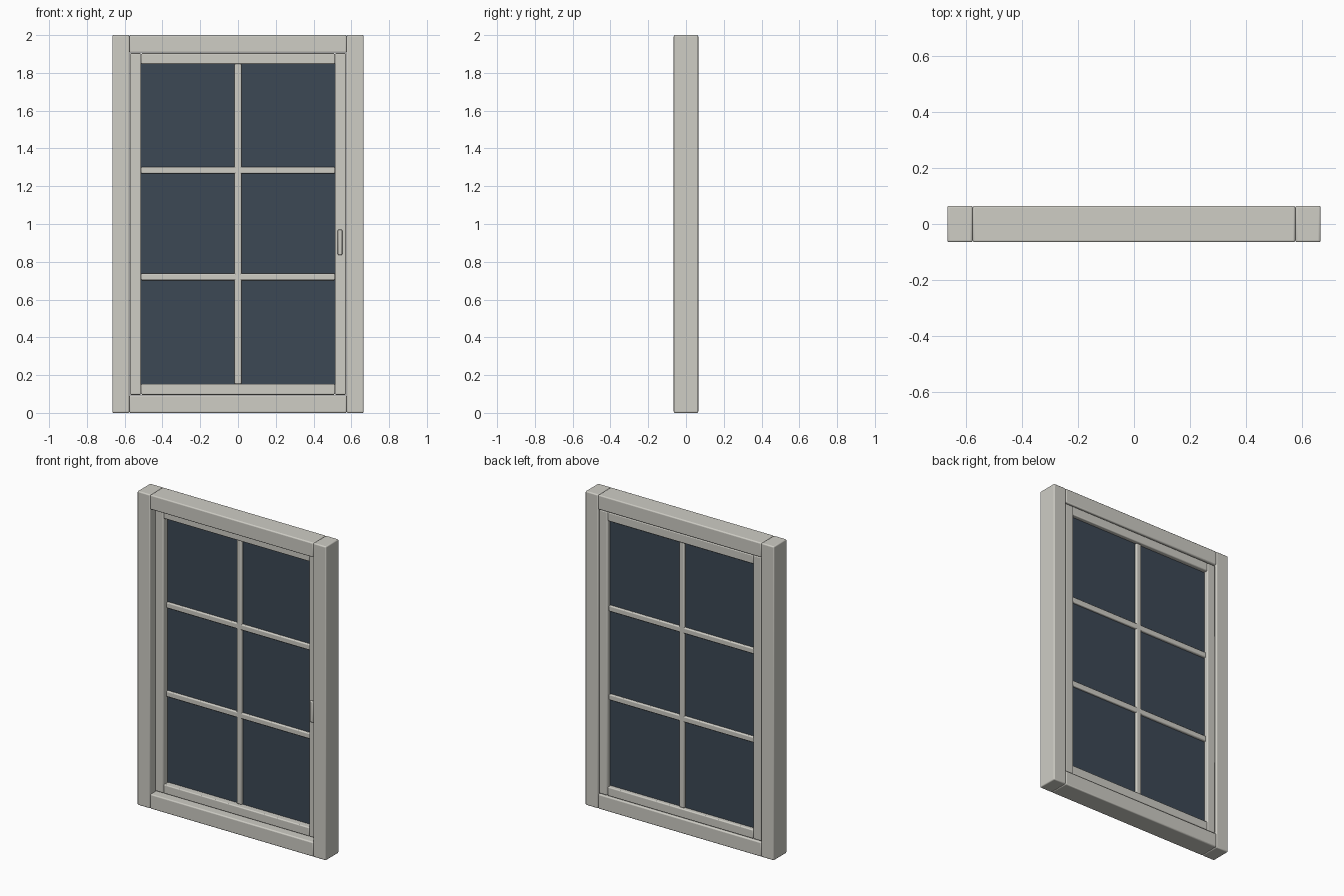
import bpy

if "Cube" in bpy.data.objects:
    bpy.data.objects.remove(bpy.data.objects["Cube"])

def material(name, color):
    m = bpy.data.materials.new(name)
    m.diffuse_color = color
    m.use_nodes = True
    m.node_tree.nodes["Principled BSDF"].inputs["Base Color"].default_value = m.diffuse_color
    return m

paint = material("paint", (0.62, 0.61, 0.56, 1))
glass_mat = material("glass", (0.045, 0.065, 0.09, 1))

def box(name, x, y, z, mat=paint, bevel=0.007):
    """Rounded box from (min, max) ranges on each axis."""
    size = [b - a for a, b in (x, y, z)]
    mid = [(a + b) / 2 for a, b in (x, y, z)]
    bpy.ops.mesh.primitive_cube_add(size=1, location=mid)
    o = bpy.context.object
    o.name = name
    o.scale = size
    bpy.ops.object.transform_apply(location=False, rotation=False, scale=True)
    o.data.materials.append(mat)
    if bevel:
        b = o.modifiers.new("soft_edges", 'BEVEL')
        b.width = bevel
        b.segments = 3
        bpy.ops.object.shade_smooth_by_angle()
    return o

def surround(name, outer, inner, y, z0, z1, rail, bevel):
    """Full-height stiles on both sides with rails fitted between them."""
    box(name + "_left_stile", (-outer, -inner), y, (z0, z1), bevel=bevel)
    box(name + "_right_stile", (inner, outer), y, (z0, z1), bevel=bevel)
    box(name + "_bottom_rail", (-inner, inner), y, (z0, z0 + rail), bevel=bevel)
    box(name + "_top_rail", (-inner, inner), y, (z1 - rail, z1), bevel=bevel)

# Outer frame and the sash set towards its back
surround("frame", 0.665, 0.575, (-0.065, 0.065), 0, 2, 0.093, 0.007)
surround("sash", 0.572, 0.513, (-0.018, 0.058), 0.096, 1.904, 0.057, 0.006)

# Glass pane
box("glass_pane", (-0.52, 0.52), (0.023, 0.032), (0.145, 1.855), glass_mat, 0)

# Glazing bars: one vertical, two horizontal
box("vertical_bar", (-0.018, 0.018), (0.009, 0.046), (0.153, 1.847), bevel=0.006)
for i, z in enumerate((0.72, 1.285)):
    box(f"horizontal_bar_{i + 1}", (-0.513, 0.513), (0.009, 0.046),
        (z - 0.018, z + 0.018), bevel=0.006)

# Pull handle on the right sash stile
box("handle", (0.528, 0.552), (-0.034, -0.016), (0.835, 0.97), bevel=0.006)
